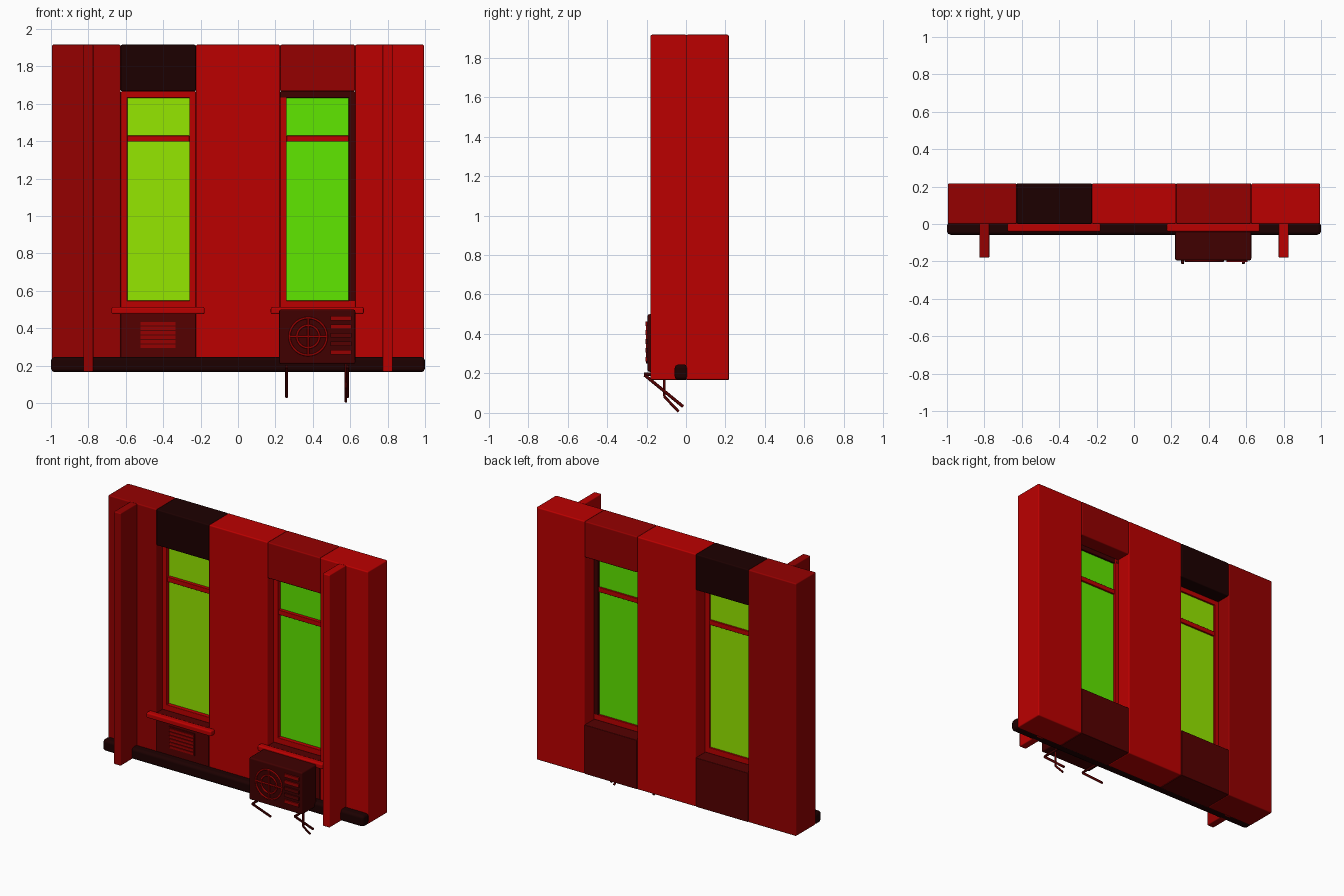
import bpy
from math import pi
from mathutils import Vector

cube = bpy.data.objects.get("Cube")
if cube:
    bpy.data.objects.remove(cube, do_unlink=True)


def material(name, r, g):
    m = bpy.data.materials.new(name)
    m.use_nodes = True
    m.diffuse_color = (r, g, 0, 1)
    m.node_tree.nodes["Principled BSDF"].inputs["Base Color"].default_value = (r, g, 0, 1)
    return m


BRIGHT = material("bright red", 0.5, 0)
DEEP = material("deep red", 0.3, 0)
MAROON = material("maroon", 0.09, 0)
OXBLOOD = material("dark oxblood", 0.05, 0)
BROWN = material("blackish brown", 0.012, 0)
LIME = material("lime glass", 0.3, 0.8)
GREEN = material("green glass", 0.115, 0.8)


def finish(name, mat, bevel=0.0):
    o = bpy.context.object
    o.name = name
    o.data.materials.append(mat)
    if bevel:
        bpy.ops.object.shade_smooth()
        mod = o.modifiers.new("Bevel", "BEVEL")
        mod.width = bevel
        mod.segments = 2
        mod.harden_normals = True
    return o


def box(name, mat, x, y, z, bevel=0.0):
    """Box given by its (min, max) range on each axis."""
    bpy.ops.mesh.primitive_cube_add(size=1)
    o = finish(name, mat, bevel)
    for v in o.data.vertices:
        v.co = [r[0] if c < 0 else r[1] for c, r in zip(v.co, (x, y, z))]
    return o


def rod(name, mat, a, b, radius):
    a, b = Vector(a), Vector(b)
    bpy.ops.mesh.primitive_cylinder_add(
        vertices=8, radius=radius, depth=(b - a).length, location=(a + b) / 2,
        rotation=(b - a).to_track_quat("Z", "Y").to_euler())
    bpy.ops.object.shade_smooth_by_angle(angle=pi / 3)
    return finish(name, mat)


DEPTH = (0, 0.217)
BASE, TOP = 0.167, 1.916
SILL, HEAD = 0.507, 1.666

# Wall piers
for name, mat, x in (("right_pier", DEEP, (-0.995, -0.627)),
                     ("middle_pier", BRIGHT, (-0.225, 0.225)),
                     ("left_pier", BRIGHT, (0.626, 0.995))):
    box(name, mat, x, DEPTH, (BASE, TOP), 0.008)

# Projecting fins
for name, mat, x in (("right_fin", DEEP, -0.8), ("left_fin", BRIGHT, 0.8)):
    box(name, mat, (x - 0.027, x + 0.027), (-0.18, 0.004), (BASE, TOP), 0.007)


# Window bays: lintel, apron, sill, frame and glass
def window_bay(side, x0, x1, lintel, glass, far_frame):
    box(side + "_lintel", lintel, (x0, x1), DEPTH, (HEAD, TOP), 0.008)
    box(side + "_apron", MAROON, (x0, x1), DEPTH, (BASE, SILL), 0.004)
    box(side + "_sill", BRIGHT, (x0 - 0.05, x1 + 0.047), (-0.042, 0.004), (0.475, 0.513), 0.01)
    w, y = 0.035, (0.065, 0.115)
    box(side + "_frame_bottom", BRIGHT, (x0, x1), y, (SILL, SILL + w + 0.005), 0.003)
    box(side + "_frame_top", far_frame, (x0, x1), y, (HEAD - w, HEAD), 0.003)
    box(side + "_frame_near", BRIGHT, (x0, x0 + w), y, (SILL, HEAD), 0.003)
    box(side + "_frame_far", far_frame, (x1 - w, x1), y, (SILL, HEAD), 0.003)
    box(side + "_transom", BRIGHT, (x0 + w, x1 - w), (0.07, 0.115), (1.397, 1.43), 0.003)
    box(side + "_glass", glass, (x0 + w, x1 - w), (0.093, 0.103), (SILL + w, HEAD - w))


window_bay("right", -0.627, -0.225, BROWN, LIME, BRIGHT)
window_bay("left", 0.225, 0.626, DEEP, GREEN, OXBLOOD)

# Pipe along the foot of the wall
box("base_pipe", BROWN, (-1, 1), (-0.058, 0.011), (0.166, 0.246), 0.02)

# Vent grille in the right apron
box("vent_plate", MAROON, (-0.525, -0.33), (-0.005, 0.002), (0.288, 0.442))
for i in range(6):
    z = 0.295 + i * 0.024
    box("vent_slat", DEEP, (-0.52, -0.335), (-0.01, 0), (z, z + 0.017))

# Air conditioner
box("cooler_body", OXBLOOD, (0.22, 0.627), (-0.195, -0.035), (0.208, 0.5), 0.01)
FAN = Vector((0.375, -0.197, 0.355))
for r in (0.1, 0.06):
    bpy.ops.mesh.primitive_torus_add(
        major_radius=r, minor_radius=0.006, major_segments=28, minor_segments=8,
        location=FAN, rotation=(pi / 2, 0, 0))
    bpy.ops.object.shade_smooth()
    finish("fan_ring", DEEP)
for d in (Vector((0.1, 0, 0)), Vector((0, 0, 0.1))):
    rod("fan_bar", DEEP, FAN - d, FAN + d, 0.006)
for i, mat in enumerate((DEEP, MAROON, MAROON, DEEP, DEEP)):
    z = 0.26 + i * 0.045
    box("cooler_louvre", mat, (0.495, 0.608), (-0.204, -0.19), (z, z + 0.024))

# Wall brackets under the air conditioner
for x in (0.26, 0.585):
    rod("bracket_arm", OXBLOOD, (x, -0.212, 0.196), (x, 0, 0.196), 0.008)
    rod("bracket_brace", MAROON, (x, -0.21, 0.192), (x, -0.015, 0.032), 0.008)

# Bent drain line
DRAIN = [(0.577, -0.11, 0.21), (0.577, -0.11, 0.083), (0.577, -0.037, 0.006)]
for a, b in zip(DRAIN, DRAIN[1:]):
    rod("drain_line", MAROON, a, b, 0.007)
